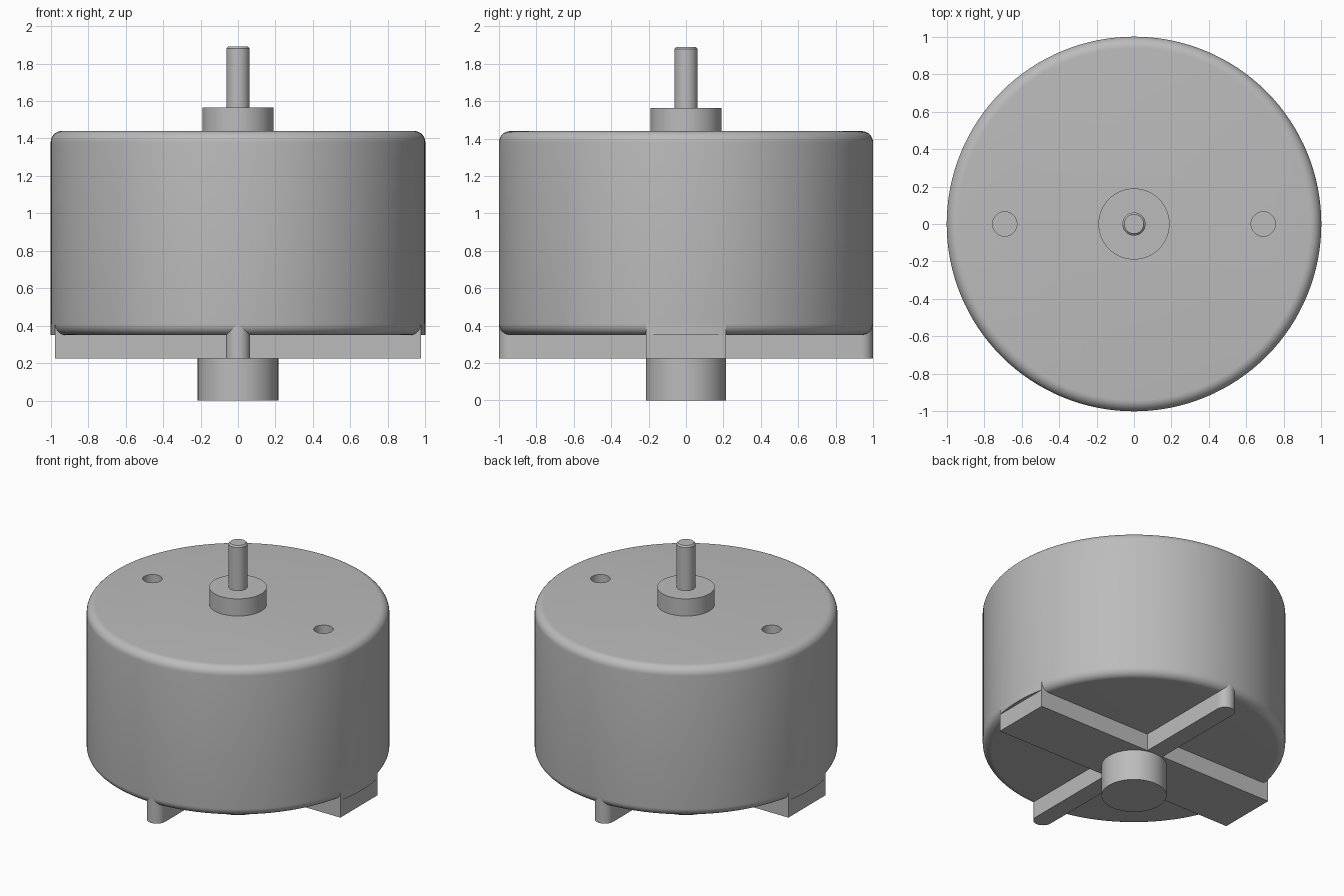
import bpy
import bmesh
from math import sin, cos, pi, asin, radians

if "Cube" in bpy.data.objects:
    bpy.data.objects.remove(bpy.data.objects["Cube"], do_unlink=True)

grey = bpy.data.materials.new("metal grey")
grey.use_nodes = True
grey.diffuse_color = (0.5, 0.5, 0.5, 1)
grey.node_tree.nodes["Principled BSDF"].inputs["Base Color"].default_value = (0.5, 0.5, 0.5, 1)


def finish(name, bm):
    bmesh.ops.recalc_face_normals(bm, faces=bm.faces)
    mesh = bpy.data.meshes.new(name)
    bm.to_mesh(mesh)
    bm.free()
    mesh.materials.append(grey)
    obj = bpy.data.objects.new(name, mesh)
    bpy.context.collection.objects.link(obj)
    smooth(obj)
    return obj


def smooth(obj):
    bpy.ops.object.select_all(action='DESELECT')
    obj.select_set(True)
    bpy.context.view_layer.objects.active = obj
    bpy.ops.object.shade_smooth_by_angle(angle=radians(30))


def lathe(name, profile, sides):
    """Solid of revolution from (radius, z) points, capped at both ends."""
    bm = bmesh.new()
    rings = [[bm.verts.new((r * cos(2 * pi * i / sides), r * sin(2 * pi * i / sides), z))
              for i in range(sides)] for r, z in profile]
    for a, b in zip(rings, rings[1:]):
        for i in range(sides):
            j = (i + 1) % sides
            bm.faces.new((a[i], a[j], b[j], b[i]))
    bm.faces.new(rings[0][::-1])
    bm.faces.new(rings[-1])
    return finish(name, bm)


def prism(name, outline, z0, z1):
    """Vertical extrusion of an (x, y) outline."""
    bm = bmesh.new()
    face = bm.faces.new([bm.verts.new((x, y, z0)) for x, y in outline])
    top = bmesh.ops.extrude_face_region(bm, geom=[face])["geom"]
    for v in top:
        if isinstance(v, bmesh.types.BMVert):
            v.co.z = z1
    return finish(name, bm)


def arc(cx, cy, r, start, end, steps):
    return [(cx + r * cos(start + (end - start) * i / steps),
             cy + r * sin(start + (end - start) * i / steps)) for i in range(steps + 1)]


# Motor can with rounded rims
low, high, rim = 0.35, 1.44, 0.06
profile = arc(1 - rim, low + rim, rim, -pi / 2, 0, 8) + arc(1 - rim, high - rim, rim, 0, pi / 2, 8)
can = lathe("motor_can", profile, 128)

# Mounting holes sunk in the top
for x in (-0.69, 0.69):
    hole = prism("hole_cutter", arc(x, 0, 0.065, 0, 2 * pi * 31 / 32, 31), high - 0.2, high + 0.1)
    hole.hide_render = True
    cut = can.modifiers.new("hole", 'BOOLEAN')
    cut.operation = 'DIFFERENCE'
    cut.solver = 'EXACT'
    cut.object = hole
    bpy.context.view_layer.objects.active = can
    bpy.ops.object.modifier_apply(modifier=cut.name)
    bpy.data.objects.remove(hole, do_unlink=True)
smooth(can)

# Wide crossbar with square ends, and the unrounded can edge above it
half = 0.215
turn = asin(half)
end = cos(turn)
bar_low = 0.225
prism("wide_crossbar", [(-end, -half), (end, -half), (end, half), (-end, half)], bar_low, low + 0.01)
prism("wide_crossbar_seat", arc(0, 0, 1, -turn, turn, 10) + arc(0, 0, 1, pi - turn, pi + turn, 10),
      low, low + rim)

# Narrow crossbar with round ends
w = 0.065
prism("narrow_crossbar", arc(0, 1 - w, w, 0, pi, 16) + arc(0, w - 1, w, pi, 2 * pi, 16),
      bar_low, low + rim)

# Bearing housings and shaft
lathe("rear_bearing", [(half, 0), (half, bar_low + 0.01)], 64)
lathe("front_bearing", [(0.19, high - 0.01), (0.19, 1.565)], 64)
lathe("shaft", [(0.062, 1.55), (0.062, 1.88), (0.052, 1.89)], 32)
